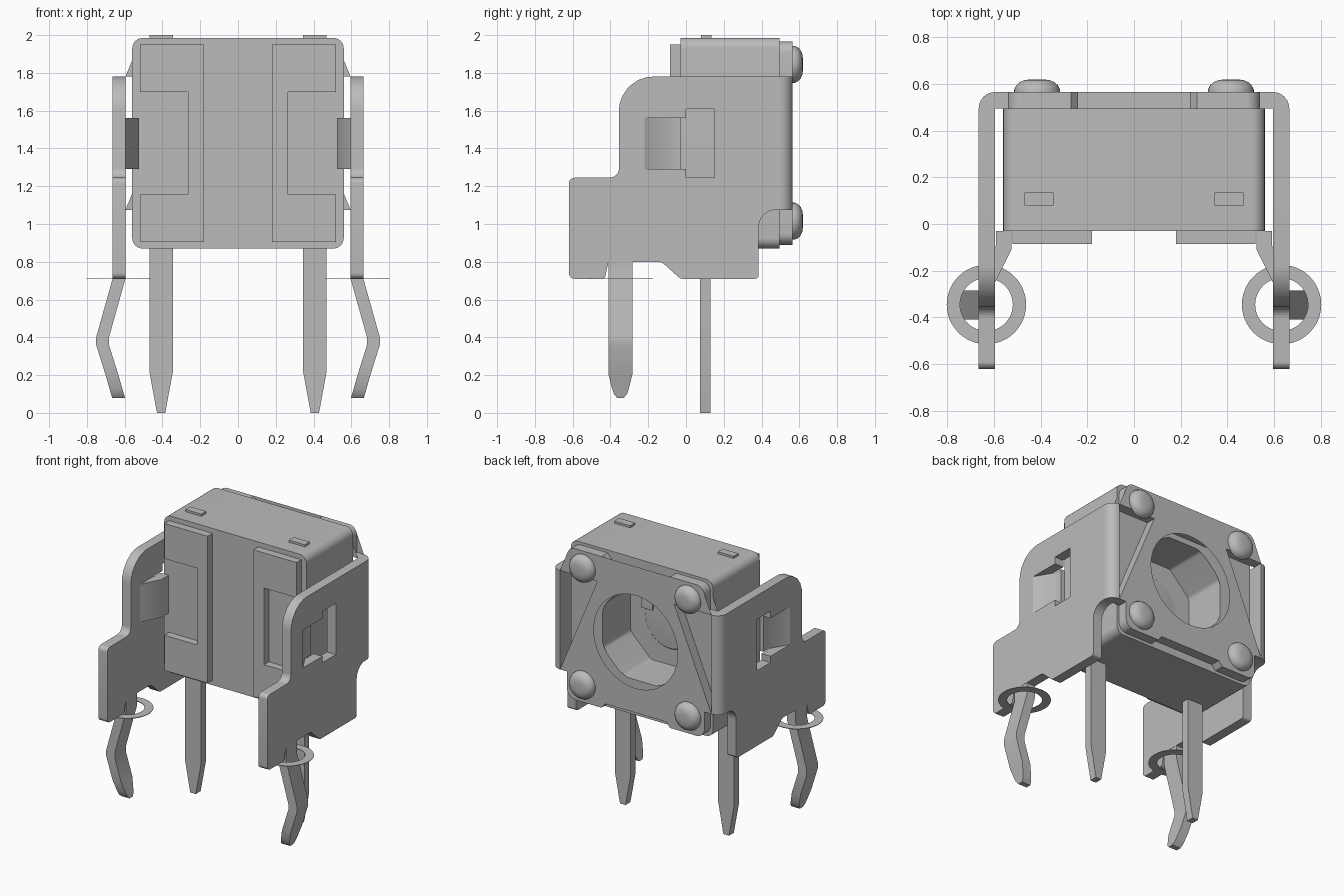
import bpy, bmesh, math
from mathutils import Vector

if "Cube" in bpy.data.objects:
    bpy.data.objects.remove(bpy.data.objects["Cube"], do_unlink=True)

grey = bpy.data.materials.new("plain_grey")
grey.use_nodes = True
COLOR = (0.5, 0.5, 0.5, 1)
grey.diffuse_color = COLOR
grey.node_tree.nodes["Principled BSDF"].inputs["Base Color"].default_value = COLOR


def finish(bm, name):
    bmesh.ops.recalc_face_normals(bm, faces=bm.faces[:])
    mesh = bpy.data.meshes.new(name)
    bm.to_mesh(mesh)
    bm.free()
    mesh.materials.append(grey)
    ob = bpy.data.objects.new(name, mesh)
    bpy.context.collection.objects.link(ob)
    return ob


def fillet(points, seg=6):
    """Round the corners of an outline of (a, b, radius) points."""
    out = []
    for i, (a, b, *r) in enumerate(points):
        p = Vector((a, b))
        if not r:
            out.append((a, b))
            continue
        u = (Vector(points[i - 1][:2]) - p).normalized()
        v = (Vector(points[(i + 1) % len(points)][:2]) - p).normalized()
        half = u.angle(v) / 2
        start, end = p + u * r[0] / math.tan(half), p + v * r[0] / math.tan(half)
        centre = p + (u + v).normalized() * r[0] / math.sin(half)
        for k in range(seg + 1):
            d = start.lerp(end, k / seg) - centre
            out.append(tuple(centre + d.normalized() * r[0]))
    return out


def prism(name, points, axis, lo, hi):
    """Extrude a closed outline along an axis."""
    place = {"x": lambda a, b, t: (t, a, b),
             "y": lambda a, b, t: (a, t, b),
             "z": lambda a, b, t: (a, b, t)}[axis]
    bm = bmesh.new()
    low, high = ([bm.verts.new(place(a, b, t)) for a, b in fillet(points)]
                 for t in (lo, hi))
    n = len(low)
    bm.faces.new(low)
    bm.faces.new(high[::-1])
    for i in range(n):
        bm.faces.new((low[i], low[(i + 1) % n], high[(i + 1) % n], high[i]))
    return finish(bm, name)


def loft(name, rings):
    bm = bmesh.new()
    loops = [[bm.verts.new(p) for p in ring] for ring in rings]
    n = len(loops[0])
    for l0, l1 in zip(loops, loops[1:]):
        for i in range(n):
            bm.faces.new((l0[i], l0[(i + 1) % n], l1[(i + 1) % n], l1[i]))
    bm.faces.new(loops[0])
    bm.faces.new(loops[-1])
    return finish(bm, name)


def cut(ob, cutter):
    mod = ob.modifiers.new("cut", "BOOLEAN")
    mod.operation, mod.object, mod.solver = "DIFFERENCE", cutter, "EXACT"
    bpy.context.view_layer.objects.active = ob
    bpy.ops.object.modifier_apply(modifier=mod.name)
    bpy.data.objects.remove(cutter, do_unlink=True)


def rect(a0, a1, b0, b1, *r):
    return [(a0, b0, *r), (a1, b0, *r), (a1, b1, *r), (a0, b1, *r)]


def circle(cx, cy, r, n=48):
    return [(cx + r * math.cos(2 * math.pi * i / n),
             cy + r * math.sin(2 * math.pi * i / n)) for i in range(n)]


MID = 1.43  # height of the housing centre

# Housing with a chamfered well open to the back
housing = prism("housing", rect(-0.56, 0.56, 0.87, 1.985, 0.055), "y", -0.03, 0.495)
w, c = 0.31, 0.15
well = [(-w, -c, .04), (-c, -w, .04), (c, -w, .04), (w, -c, .04),
        (w, c, .04), (c, w, .04), (-c, w, .04), (-w, c, .04)]
cut(housing, prism("well_cutter", [(a, b + MID, r) for a, b, r in well], "y", 0.18, 0.6))

# Contacts on the floor of the well
for s in (1, -1):
    prism("well_contact", rect(s * 0.17 - 0.045, s * 0.17 + 0.045,
          MID + s * 0.13 - 0.08, MID + s * 0.13 + 0.08), "y", 0.175, 0.2)
loft("contact_dome", [[(a, y, b) for a, b in circle(0, MID, r)]
                      for r, y in ((0.2, 0.175), (0.19, 0.185), (0.1, 0.193), (0.03, 0.195))])

# Back plate of the bracket, with corner tabs and a round opening
half = [(0.24, 0.50), (0.27, 0.535), (0.54, 0.535, 0.06), (0.54, 0.35), (0.596, 0.35)]
upper = half + [(-p[0], *p[1:]) for p in half[::-1]]
outline = [(a, MID + b, *r) for a, b, *r in upper]
outline += [(-0.596, 1.075), (-0.54, 1.075), (-0.54, 0.89, 0.06), (-0.27, 0.89), (-0.24, 0.925),
            (0.24, 0.925), (0.27, 0.89), (0.54, 0.89, 0.06), (0.54, 1.075), (0.596, 1.075)]
back = prism("bracket_back", outline, "y", 0.495, 0.565)
cut(back, prism("hole_cutter", circle(0, MID, 0.33, 64), "y", 0.4, 0.7))

# Rivet heads
head = ((0.098, 0.56), (0.098, 0.575), (0.09, 0.593), (0.075, 0.607), (0.055, 0.616), (0.03, 0.619))
for x in (-0.415, 0.415):
    for z in (1.015, 1.845):
        loft("rivet_head", [[(a, y, b) for a, b in circle(x, z, r, 32)] for r, y in head])

side_outline = [(-0.62, 0.71, .03), (-0.43, 0.71, .02), (-0.41, 0.80), (-0.13, 0.80, .05),
                (-0.03, 0.71, .03), (0.385, 0.71, .02), (0.385, 1.075, .09), (0.495, 1.075),
                (0.495, 1.78), (-0.355, 1.78, .18), (-0.355, 1.245, .05), (-0.62, 1.245, .03)]
window = [(-0.22, 1.29), (0, 1.29), (0, 1.245), (0.15, 1.245),
          (0.15, 1.61), (0, 1.61), (0, 1.56), (-0.22, 1.56)]
# Leg rows: height, centre x, half width
leg_rows = [(0.81, 0.63, .0625), (0.71, 0.63, .0625), (0.40, 0.717, .0625), (0.36, 0.717, .0625),
            (0.20, 0.667, .0625), (0.13, 0.647, .045), (0.10, 0.638, .035), (0.08, 0.632, .018)]

for s, side in ((1, "left"), (-1, "right")):
    # Bracket side wall with its window, bend and inward spring tab
    lo, hi = sorted((s * 0.595, s * 0.665))
    wall = prism(side + "_bracket_wall", side_outline, "x", lo, hi)
    cut(wall, prism("window_cutter", window, "x", lo - 0.1, hi + 0.1))
    bend = [(s * 0.595, 0.495)] + [(s * (0.595 + 0.07 * math.cos(t * math.pi / 16)),
            0.495 + 0.07 * math.sin(t * math.pi / 16)) for t in range(9)]
    prism(side + "_bracket_bend", bend, "z", 1.075, 1.78)
    tab = [(0.665, -0.22), (0.595, -0.25), (0.525, -0.11),
           (0.525, -0.03), (0.59, -0.03), (0.59, -0.09)]
    prism(side + "_spring_tab", [(s * a, b) for a, b in tab], "z", 1.29, 1.56)

    # Kinked mounting leg
    loft(side + "_mounting_leg", [[(s * (x - .034), -.347 - h, z), (s * (x + .034), -.347 - h, z),
         (s * (x + .034), -.347 + h, z), (s * (x - .034), -.347 + h, z)] for z, x, h in leg_rows])

    # Thin flat ring around the leg
    rim = [[(a, b, z) for a, b in circle(s * 0.632, -0.345, r)]
           for r, z in ((0.113, .708), (0.17, .708), (0.17, .712), (0.113, .712))]
    bm = bmesh.new()
    loops = [[bm.verts.new(p) for p in ring] for ring in rim]
    for k in range(4):
        l0, l1 = loops[k], loops[(k + 1) % 4]
        for i in range(48):
            j = (i + 1) % 48
            bm.faces.new((l0[i], l0[j], l1[j], l1[i]))
    finish(bm, side + "_ring")

    # C-shaped terminal plate on the front of the housing
    plate = [(0.18, 0.905), (0.52, 0.905), (0.52, 1.155), (0.265, 1.155),
             (0.265, 1.70), (0.52, 1.70), (0.52, 1.95), (0.18, 1.95)]
    prism(side + "_terminal_plate", [(s * a, b) for a, b in plate], "y", -0.085, -0.03)

    # Straight pin, and its end showing on top
    x = s * 0.407
    pin = [(-.0625, .9), (-.0625, .22), (-.022, 0), (.022, 0), (.0625, .22), (.0625, .9)]
    prism(side + "_pin", [(x + a, b) for a, b in pin], "y", 0.075, 0.13)
    prism(side + "_pin_end", rect(x - .0625, x + .0625, 0.08, 0.135), "z", 1.95, 2.0)

# Smooth the rounded surfaces while keeping edges sharp
for ob in bpy.context.view_layer.objects:
    ob.select_set(ob.type == "MESH")
bpy.context.view_layer.objects.active = housing
bpy.ops.object.shade_smooth_by_angle(angle=math.radians(35))
